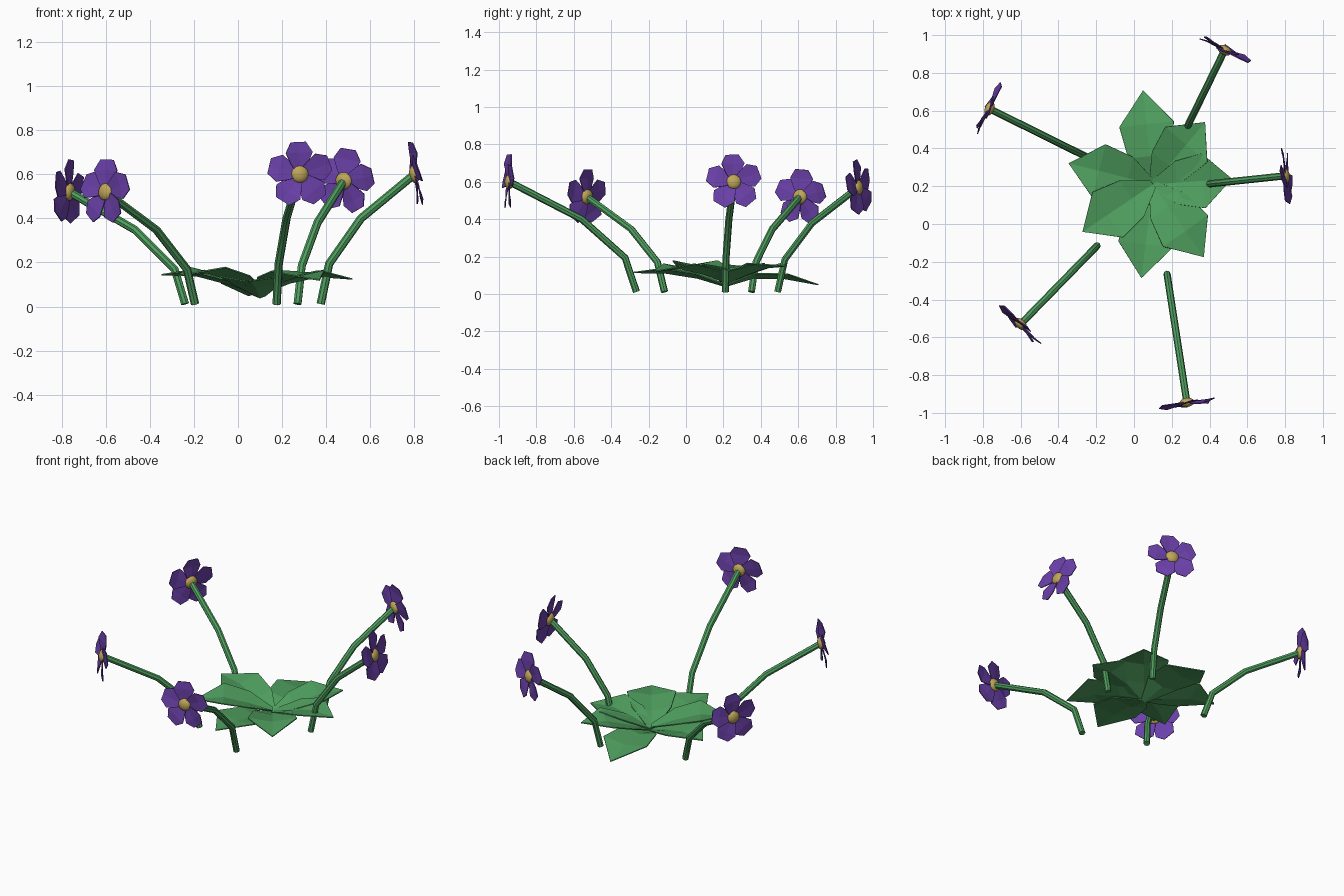
import bpy, bmesh
from math import radians, cos, sin
from mathutils import Vector, Matrix

cube = bpy.data.objects.get("Cube")
if cube:
    bpy.data.objects.remove(cube)


def material(name, rgb):
    m = bpy.data.materials.new(name)
    m.use_nodes = True
    m.diffuse_color = (*rgb, 1)
    bsdf = m.node_tree.nodes["Principled BSDF"]
    bsdf.inputs["Base Color"].default_value = (*rgb, 1)
    bsdf.inputs["Roughness"].default_value = 0.8
    return m


GREEN = material("leaf green", (0.08, 0.35, 0.115))
PURPLE = material("petal purple", (0.147, 0.052, 0.40))
YELLOW = material("pollen yellow", (0.52, 0.38, 0.10))


def add_object(name, bm, mat, thickness=0):
    mesh = bpy.data.meshes.new(name)
    bmesh.ops.recalc_face_normals(bm, faces=bm.faces)
    bm.to_mesh(mesh)
    bm.free()
    mesh.materials.append(mat)
    ob = bpy.data.objects.new(name, mesh)
    bpy.context.collection.objects.link(ob)
    if thickness:
        mod = ob.modifiers.new("thickness", 'SOLIDIFY')
        mod.thickness = thickness
        mod.offset = 0
    return ob


def blade(bm, rows, matrix):
    """Creased sheet along +x; rows are (distance, half width, rib height, edge height)."""
    prev = None
    for x, w, rib, edge in rows:
        pts = [(x, w, edge), (x, 0, rib), (x, -w, edge)] if w else [(x, 0, rib)] 
        row = [bm.verts.new(matrix @ Vector(p)) for p in pts]
        if prev:
            if len(row) == 1:
                bm.faces.new((prev[0], prev[1], row[0]))
                bm.faces.new((prev[1], prev[2], row[0]))
            else:
                for i in (0, 1):
                    bm.faces.new((prev[i], prev[i + 1], row[i + 1], row[i]))
        prev = row


# Leaf rosette: angle, length, tip height, lift
CENTRE = Vector((0.10, 0.21, 0))
LEAVES = [
    (96, 0.50, 0.05, 0.000), (50, 0.43, 0.15, 0.012), (4, 0.42, 0.125, 0.020),
    (-55, 0.47, 0.12, 0.022), (-97, 0.50, 0.115, 0.000), (214, 0.45, 0.14, 0.030),
    (166, 0.46, 0.145, 0.014),
]
for i, (angle, length, tip, lift) in enumerate(LEAVES):
    bm = bmesh.new()
    mid = 0.45 * tip + 0.06 + lift
    rows = [
        (0.00, 0.025, 0.04 + lift, 0.05 + lift),
        (0.30 * length, 0.115, 0.085 + lift, 0.11 + lift),
        (0.64 * length, 0.145, mid, mid + 0.025),
        (length, 0, tip, tip),
    ]
    blade(bm, rows, Matrix.Translation(CENTRE) @ Matrix.Rotation(radians(angle), 4, 'Z'))
    add_object(f"leaf_{i + 1}", bm, GREEN, 0.006)


def stem(name, base, head):
    """Round stalk that bends outward twice."""
    curve = bpy.data.curves.new(name, 'CURVE')
    curve.dimensions = '3D'
    curve.bevel_depth = 0.019
    curve.bevel_resolution = 2
    curve.use_fill_caps = True
    spline = curve.splines.new('POLY')
    spline.points.add(3)
    for p, (out, up) in zip(spline.points, ((0, 0), (0.09, 0.31), (0.43, 0.66), (1, 1))):
        d = head - base
        p.co = (base.x + d.x * out, base.y + d.y * out, base.z + d.z * up, 1)
    temp = bpy.data.objects.new(name + "_path", curve)
    bpy.context.collection.objects.link(temp)
    mesh = bpy.data.meshes.new_from_object(temp.evaluated_get(bpy.context.evaluated_depsgraph_get()))
    bpy.data.objects.remove(temp)
    mesh.materials.clear()
    mesh.materials.append(GREEN)
    ob = bpy.data.objects.new(name, mesh)
    bpy.context.collection.objects.link(ob)
    smooth(ob)


def smooth(ob):
    bpy.ops.object.select_all(action='DESELECT')
    ob.select_set(True)
    bpy.context.view_layer.objects.active = ob
    bpy.ops.object.shade_smooth_by_angle(angle=radians(30))


# Petal outline with a blunt tip
PETAL = [(0.0, 0.012, 0, 0), (0.05, 0.042, 0.002, 0.005),
         (0.098, 0.064, 0.006, 0.010), (0.146, 0.036, 0.004, 0.004)]


def flower(name, base, head, tilt, roll):
    base, head = Vector(base), Vector(head)
    stem(name + "_stem", base, head)
    # Local frame: x sideways, y up, z facing outward
    out = (head - base).xy.normalized().to_3d()
    out = (out * cos(radians(tilt)) + Vector((0, 0, sin(radians(tilt))))).normalized()
    side = Vector((0, 0, 1)).cross(out).normalized()
    frame = Matrix((side, out.cross(side), out)).transposed().to_4x4()
    frame = Matrix.Translation(head) @ frame @ Matrix.Rotation(radians(roll), 4, 'Z')
    bm = bmesh.new()
    for k in range(5):
        turn = Matrix.Rotation(radians(90 + 72 * k), 4, 'Z')
        twist = Matrix.Rotation(radians(9), 4, 'X')
        blade(bm, PETAL, frame @ turn @ twist)
    add_object(name + "_petals", bm, PURPLE, 0.005)
    bm = bmesh.new()
    bmesh.ops.create_uvsphere(bm, u_segments=16, v_segments=10, radius=0.04,
                              matrix=frame @ Matrix.Diagonal((1, 1, 0.6, 1)))
    smooth(add_object(name + "_centre", bm, YELLOW))


# Five flowers leaning outward
flower("front_flower", (0.175, -0.265, 0.012), (0.28, -0.945, 0.60), 2, 3)
flower("front_right_flower", (-0.195, -0.115, 0.012), (-0.60, -0.53, 0.52), 5, 0)
flower("left_flower", (0.375, 0.21, 0.012), (0.80, 0.255, 0.60), 9, 3)
flower("back_right_flower", (-0.24, 0.35, 0.012), (-0.765, 0.61, 0.52), 3, 5)
flower("back_flower", (0.27, 0.49, 0.012), (0.48, 0.92, 0.57), 4, 10)
